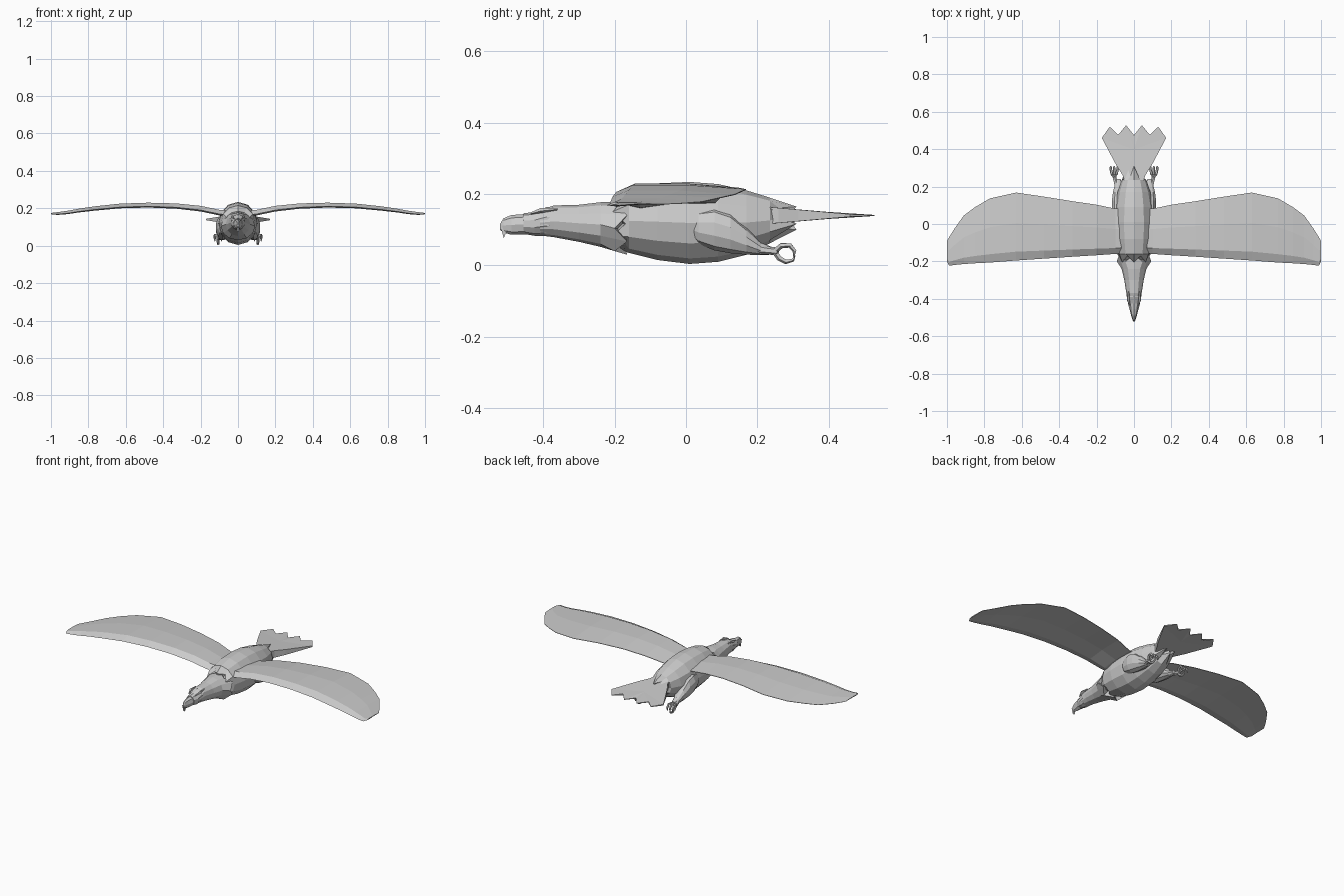
import bpy, bmesh, math
from mathutils import Vector

grey = bpy.data.materials.new("plain_grey")
grey.diffuse_color = (0.6, 0.6, 0.6, 1)


def finish(name, bm, mirror=False):
    bmesh.ops.recalc_face_normals(bm, faces=bm.faces[:])
    me = bpy.data.meshes.new(name)
    bm.to_mesh(me)
    bm.free()
    me.materials.append(grey)
    ob = bpy.data.objects.new(name, me)
    bpy.context.collection.objects.link(ob)
    if mirror:
        ob.modifiers.new("mirror", 'MIRROR')
    return ob


def skin(bm, loops):
    # join consecutive vertex loops and cap both ends
    loops = [[bm.verts.new(p) for p in loop] for loop in loops]
    n = len(loops[0])
    for a, b in zip(loops, loops[1:]):
        for i in range(n):
            j = (i + 1) % n
            bm.faces.new((a[i], a[j], b[j], b[i]))
    for loop in (loops[0], loops[-1]):
        c = bm.verts.new(sum((v.co for v in loop), Vector()) / n)
        for i in range(n):
            bm.faces.new((loop[i], loop[(i + 1) % n], c))


def loft(name, rings, sides=12, zig=(0, 0), x=0, mirror=False):
    # rings are (y, top, bottom, half width); zig pushes every other end point
    loops = []
    for k, (y, top, bot, w) in enumerate(rings):
        push = zig[0] if k == 0 else zig[1] if k == len(rings) - 1 else 0
        loop = []
        for i in range(sides):
            a = math.tau * i / sides + math.pi / 2
            loop.append((x + w * math.cos(a), y + push * (i % 2),
                         (top + bot) / 2 + (top - bot) / 2 * math.sin(a)))
        loops.append(loop)
    bm = bmesh.new()
    skin(bm, loops)
    return finish(name, bm, mirror)


def tube(bm, path, radii, sides=5):
    path = [Vector(p) for p in path]
    loops = []
    for k, p in enumerate(path):
        d = (path[min(k + 1, len(path) - 1)] - path[max(k - 1, 0)]).normalized()
        u = d.cross(Vector((1, 0.02, 0.03))).normalized()
        v = d.cross(u)
        loops.append([p + radii[k] * (u * math.cos(math.tau * i / sides)
                      + v * math.sin(math.tau * i / sides)) for i in range(sides)])
    skin(bm, loops)


# Body with ragged feather edges at both ends
loft("body", [(-.205, .185, .05, .072), (-.16, .215, .035, .09),
              (-.08, .23, .015, .103), (.01, .234, .004, .106),
              (.09, .228, .01, .102), (.17, .21, .03, .088),
              (.235, .19, .062, .066), (.31, .165, .1, .035)],
     zig=(.035, -.05))

# Neck feathers, flaring back over the chest
loft("neck", [(-.41, .155, .084, .036), (-.37, .168, .079, .041),
              (-.3, .17, .066, .052), (-.24, .177, .052, .066),
              (-.165, .178, .03, .092)], zig=(0, -.035))

# Head and beak
loft("head", [(-.455, .146, .088, .026), (-.425, .15, .083, .034),
              (-.39, .164, .083, .039), (-.34, .163, .085, .036)], sides=10)
loft("beak", [(-.522, .115, .1, .003), (-.512, .132, .092, .008),
              (-.49, .141, .086, .015), (-.45, .144, .086, .025)], sides=8)

# Hooked beak tip
bm = bmesh.new()
hook = [(-.522, .116), (-.511, .076), (-.505, .092), (-.485, .1)]
skin(bm, [[(x, y, z) for y, z in hook] for x in (-.006, .006)])
finish("beak_hook", bm)

# Brow ridges
bm = bmesh.new()
tube(bm, [(.022, -.435, .146), (.031, -.405, .155), (.029, -.36, .158)],
     [.003, .008, .003])
finish("brow", bm, True)

# Wings: (x, leading y, trailing y, top z, thickness)
bm = bmesh.new()
loops = []
for x, y0, y1, z, t in [(.03, -.155, .08, .185, .03), (.1, -.16, .082, .192, .03),
                        (.2, -.167, .103, .213, .03), (.33, -.175, .122, .226, .028),
                        (.48, -.185, .146, .23, .026), (.63, -.195, .168, .225, .025),
                        (.77, -.206, .137, .21, .023), (.85, -.21, .09, .198, .02),
                        (.91, -.214, .045, .187, .018), (.96, -.219, -.025, .18, .015),
                        (.988, -.223, -.07, .177, .011), (1, -.2, -.09, .175, .006)]:
    d = y1 - y0
    loops.append([(x, y0, z - t * .75), (x, y0 + d * .13, z),
                  (x, y0 + d * .55, z), (x, y1, z - t * .45),
                  (x, y1, z - t * .55), (x, y0 + d * .5, z - t * .6),
                  (x, y0 + d * .13, z - t)])
skin(bm, loops)
finish("wing", bm, True)

# Fan tail with notched feather tips, thinning towards the end
half = [(.04, .2), (.06, .26), (.095, .315), (.172, .46), (.13, .52),
        (.09, .47), (.042, .528), (0, .475)]
outline = half + [(-x, y) for x, y in half[-2::-1]]
bm = bmesh.new()
skin(bm, [[(x, y, .14 + s * max(.0015, .022 * (.5 - y) / .25)) for x, y in outline]
          for s in (-1, 1)])
finish("tail", bm)

# Thighs tapering into the shanks
loft("leg", [(.012, .135, .085, .012), (.035, .153, .06, .026),
             (.08, .161, .042, .037), (.125, .145, .034, .037),
             (.17, .105, .03, .031), (.21, .064, .029, .021),
             (.24, .052, .03, .012)], sides=10, x=.083, mirror=True)

# Feet with curled toes
bm = bmesh.new()
tube(bm, [(.088, .2, .045), (.1, .235, .041), (.106, .258, .039)], [.014, .011, .011], 6)
for dx in (-.018, 0, .018):
    tube(bm, [(.106, .25, .041), (.106 + dx * .7, .268, .056), (.106 + dx, .292, .056),
              (.106 + dx, .305, .04), (.106 + dx, .302, .024)],
         [.008, .008, .007, .006, .002])
tube(bm, [(.106, .25, .037), (.106, .262, .02), (.106, .28, .01),
          (.106, .3, .015), (.106, .305, .028)], [.008, .008, .007, .005, .002])
finish("foot", bm, True)
